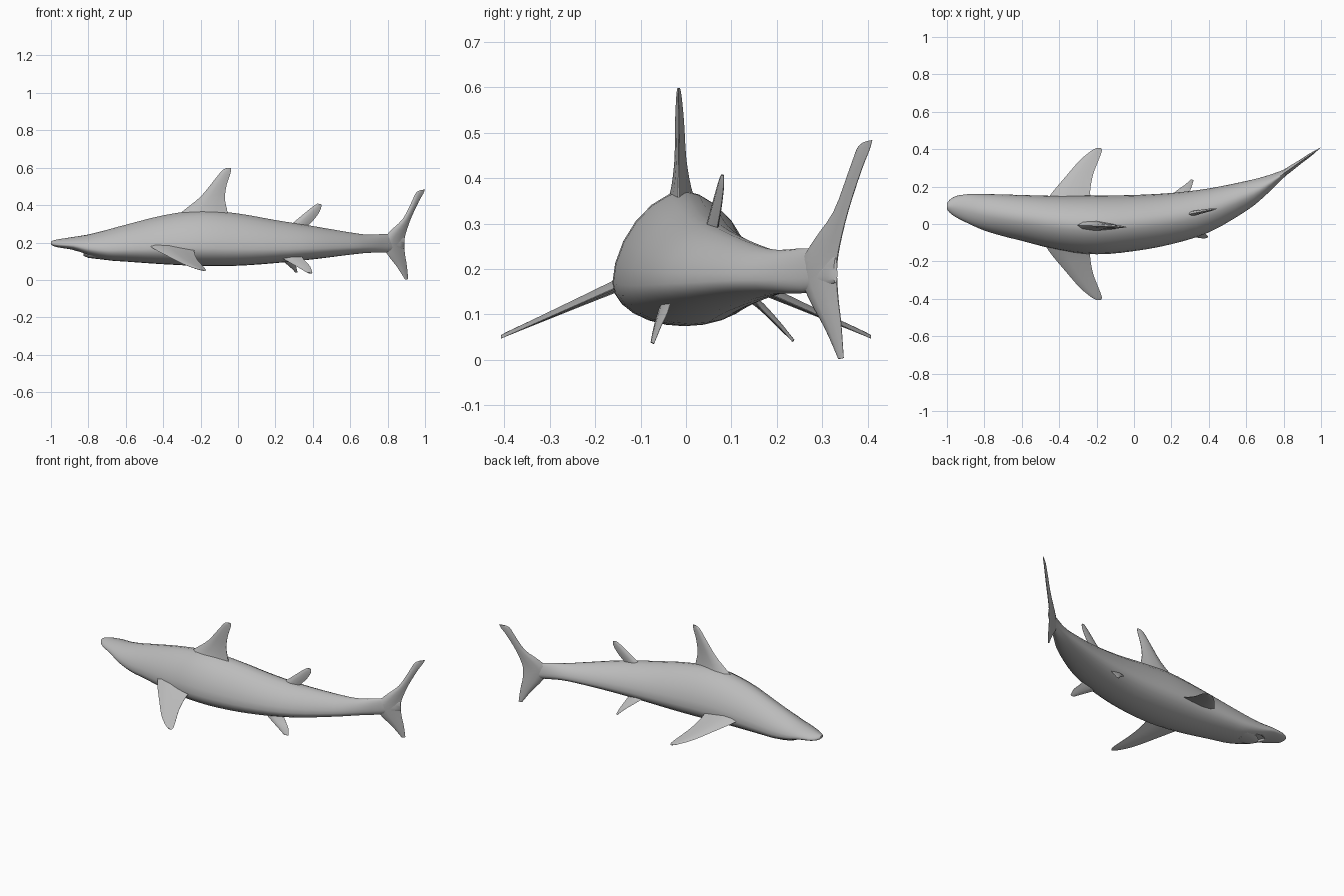
import bpy
import bmesh
import math
from mathutils import Vector

cube = bpy.data.objects.get("Cube")
if cube:
    bpy.data.objects.remove(cube, do_unlink=True)

skin = bpy.data.materials.new("shark grey")
skin.use_nodes = True
GREY = (0.5, 0.5, 0.5, 1)
skin.diffuse_color = GREY
skin.node_tree.nodes["Principled BSDF"].inputs["Base Color"].default_value = GREY


def loft(name, rings, angle=50):
    """Skin a list of closed rings and cap both ends."""
    bm = bmesh.new()
    loops = [[bm.verts.new(p) for p in ring] for ring in rings]
    n = len(loops[0])
    for a, b in zip(loops, loops[1:]):
        for i in range(n):
            j = (i + 1) % n
            bm.faces.new((a[i], a[j], b[j], b[i]))
    bm.faces.new(loops[0])
    bm.faces.new(loops[-1])
    bmesh.ops.recalc_face_normals(bm, faces=bm.faces)
    mesh = bpy.data.meshes.new(name)
    bm.to_mesh(mesh)
    bm.free()
    mesh.materials.append(skin)
    obj = bpy.data.objects.new(name, mesh)
    bpy.context.collection.objects.link(obj)
    bpy.ops.object.select_all(action="DESELECT")
    obj.select_set(True)
    bpy.context.view_layer.objects.active = obj
    bpy.ops.object.shade_smooth_by_angle(angle=math.radians(angle))
    return obj


def smooth_rows(rows, steps):
    """Catmull-Rom interpolation of rows of numbers."""
    pts = [rows[0]] + rows + [rows[-1]]
    out = []
    for p, q, r, s in zip(pts, pts[1:], pts[2:], pts[3:]):
        for k in range(steps):
            t = k / steps
            out.append([b + t / 2 * (c - a + t * (2*a - 5*b + 4*c - d + t * (3*(b - c) + d - a)))
                        for a, b, c, d in zip(p, q, r, s)])
    return out + [rows[-1]]


# Body stations: x, right edge y, left edge y, belly z, back z
stations = [
    [-1, .08, .11, .192, .206],
    [-.985, .06, .13, .18, .212],
    [-.95, .035, .15, .172, .219],
    [-.88, 0, .16, .16, .23],
    [-.8, -.035, .16, .13, .243],
    [-.7, -.065, .158, .106, .268],
    [-.6, -.09, .155, .098, .295],
    [-.4, -.14, .15, .084, .345],
    [-.2, -.162, .152, .075, .372],
    [0, -.145, .155, .076, .355],
    [.2, -.108, .166, .09, .32],
    [.4, -.045, .19, .11, .288],
    [.6, .07, .23, .135, .254],
    [.7, .15, .255, .145, .242],
    [.8, .247, .29, .148, .245],
    [.89, .325, .333, .17, .225],
]


def body_ring(row, sides=24):
    x, right, left, low, high = row
    mid, half = (right + left) / 2, (left - right) / 2
    side = low + .32 * (high - low)
    ring = []
    for i in range(sides):
        a = math.tau * i / sides
        c, s = math.cos(a), math.sin(a)
        if s > 0:   # sloping shoulders above, rounder belly below
            y, z = c * abs(c) ** .15, side + (high - side) * s ** 1.15
        else:
            y, z = c, side + (side - low) * s
        ring.append((x, mid + half * y, z))
    return ring


body = loft("body", [body_ring(r) for r in smooth_rows(stations, 3)])

# Mouth cavity, open below the snout
mouth_rows = [(-.87, .012), (-.85, .04), (-.81, .062), (-.775, .068)]
mouth_cutter = loft("mouth_cutter", [
    [(x, .07 - w, .09), (x, .07 + w, .09), (x, .07 + w * .8, .168), (x, .07 - w * .8, .168)]
    for x, w in mouth_rows])
mouth_cutter.hide_render = True
mouth_cutter.hide_set(True)
mouth_cutter.display_type = "WIRE"
cut = body.modifiers.new("mouth", "BOOLEAN")
cut.operation = "DIFFERENCE"
cut.object = mouth_cutter
cut.solver = "EXACT"

# Lower jaw set inside the mouth cavity
jaw_rows = [(-.825, .02, .128, .143), (-.8, .042, .118, .148),
            (-.76, .062, .113, .155), (-.7, .07, .106, .17)]
loft("lower_jaw", [
    [(x, .065 + w * math.cos(a), (lo + hi) / 2 + (hi - lo) / 2 * math.sin(a))
     for a in (math.tau * k / 12 for k in range(12))]
    for x, w, lo, hi in jaw_rows])


def fin(name, sections):
    """Sections: leading point, trailing point, half thickness."""
    rows = smooth_rows([[*a, *b, t] for a, b, t in sections], 3)
    span = Vector(sections[-1][0]) - Vector(sections[0][0])
    rings = []
    for row in rows:
        lead, trail, thick = Vector(row[:3]), Vector(row[3:6]), row[6]
        normal = (trail - lead).cross(span).normalized()
        ring = []
        for u, h in ((0, 0), (.12, .7), (.4, 1), (.75, .55), (1, .08),
                     (1, -.08), (.75, -.55), (.4, -1), (.12, -.7)):
            ring.append(lead.lerp(trail, u) + normal * thick * h)
        rings.append(ring)
    return loft(name, rings)


# Dorsal fins: x lead, x trail, z lead, z trail, y, half thickness
def upright(name, rows, y_lead, y_slope):
    fin(name, [((a, y_lead + y_slope * (a - rows[0][0]), za),
                (b, y_lead + y_slope * (b - rows[0][0]), zb), t)
               for a, b, za, zb, t in rows])


upright("dorsal_fin", [
    (-.33, -.05, .34, .34, .034), (-.28, -.06, .38, .38, .022),
    (-.2, -.07, .445, .44, .013), (-.13, -.06, .53, .51, .01),
    (-.085, -.04, .585, .57, .006), (-.06, -.037, .598, .598, .003)], -.005, -.04)
upright("rear_dorsal_fin", [
    (.26, .36, .275, .275, .016), (.3, .385, .31, .3, .012),
    (.36, .42, .36, .34, .009), (.405, .443, .396, .38, .006),
    (.425, .445, .408, .405, .003)], .046, .2)

# Tail fin follows the sideways bend of the body
def bend(x):
    return .2 + .7 * (x - .7)


tail_rows = [(.893, .91, .002, .004, .003), (.85, .902, .07, .08, .008),
             (.8, .892, .135, .14, .013), (.77, .888, .2, .2, .016),
             (.815, .897, .262, .25, .014), (.88, .925, .325, .33, .01),
             (.925, .967, .41, .42, .008), (.95, .99, .463, .46, .005),
             (.97, 1, .478, .484, .003)]
fin("tail_fin", [((a, bend(a), za), (b, bend(b), zb), t)
                 for a, b, za, zb, t in tail_rows])

# Pectoral fins: x lead, x trail, distance from the middle, half thickness
pectoral_rows = [(-.47, -.22, .12, .016), (-.44, -.235, .165, .013),
                 (-.36, -.22, .26, .009), (-.29, -.19, .34, .006),
                 (-.23, -.172, .39, .004), (-.2, -.178, .407, .002)]
for name, side in (("right", -1), ("left", 1)):
    fin(name + "_pectoral_fin", [
        ((a, side * d, .167 - .44 * (d - .15)),
         (b, side * d, .16 - .44 * (d - .15)), t) for a, b, d, t in pectoral_rows])

# Pelvic fins under the rear body
fin("right_pelvic_fin", [
    ((.2, -.045, .14), (.33, -.03, .14), .01), ((.25, -.058, .108), (.355, -.04, .105), .008),
    ((.32, -.07, .068), (.385, -.055, .073), .006), ((.37, -.077, .038), (.398, -.07, .036), .003)])
fin("left_pelvic_fin", [
    ((.19, .135, .14), (.285, .145, .14), .01), ((.22, .172, .115), (.295, .165, .113), .008),
    ((.27, .208, .076), (.31, .205, .073), .006), ((.305, .238, .043), (.318, .233, .041), .003)])
